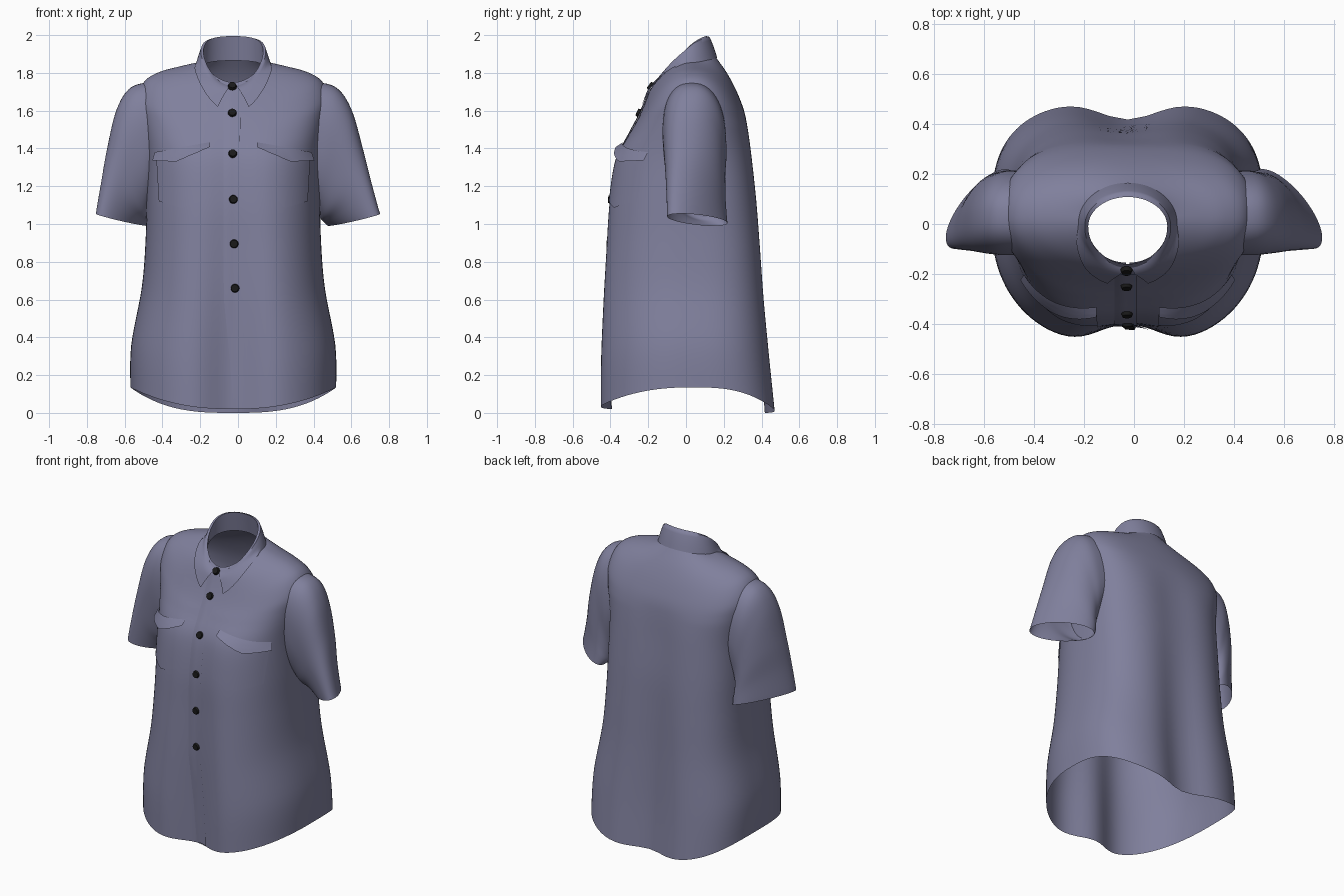
import bpy, bmesh, math
from mathutils import Vector
from mathutils.bvhtree import BVHTree

if "Cube" in bpy.data.objects:
    bpy.data.objects.remove(bpy.data.objects["Cube"])


def material(name, rgb):
    m = bpy.data.materials.new(name)
    m.diffuse_color = (*rgb, 1)
    m.use_nodes = True
    m.node_tree.nodes["Principled BSDF"].inputs["Base Color"].default_value = m.diffuse_color
    return m


CLOTH = material("lavender grey cloth", (0.215, 0.215, 0.335))
BLACK = material("black button", (0.01, 0.01, 0.01))


def finish(name, bm, mat, angle=50):
    me = bpy.data.meshes.new(name)
    bm.to_mesh(me)
    ob = bpy.data.objects.new(name, me)
    bpy.context.collection.objects.link(ob)
    me.materials.append(mat)
    bpy.ops.object.select_all(action='DESELECT')
    ob.select_set(True)
    bpy.context.view_layer.objects.active = ob
    bpy.ops.object.shade_smooth_by_angle(angle=math.radians(angle))
    return ob


def smooth_rows(rows, sub):
    """Catmull-Rom interpolation of parameter rows"""
    out = []
    for i in range(len(rows) - 1):
        p = [rows[max(i - 1, 0)], rows[i], rows[i + 1], rows[min(i + 2, len(rows) - 1)]]
        for k in range(sub):
            t = k / sub
            out.append([0.5 * (2 * b + (c - a) * t + (2 * a - 5 * b + 4 * c - d) * t * t
                               + (3 * b - a - 3 * c + d) * t ** 3) for a, b, c, d in zip(*p)])
    return out + [rows[-1]]


def loft(rings, closed=True):
    bm = bmesh.new()
    vs = [[bm.verts.new(p) for p in r] for r in rings]
    n = len(rings[0])
    for a, b in zip(vs, vs[1:]):
        for j in range(n if closed else n - 1):
            k = (j + 1) % n
            bm.faces.new((a[j], a[k], b[k], b[j]))
    bmesh.ops.recalc_face_normals(bm, faces=bm.faces)
    return bm


def spow(v, e):
    return math.copysign(abs(v) ** e, v)


# Body: half width, side z, front y, front z, back y, back z, centre dip
levels = [
    (.545, .135, -.492, .02, .492, .0, .19),
    (.54, .36, -.49, .28, .462, .28, .18),
    (.485, .66, -.478, .60, .432, .60, .15),
    (.465, .90, -.458, .88, .41, .88, .12),
    (.46, 1.12, -.435, 1.12, .388, 1.12, .09),
    (.46, 1.36, -.395, 1.34, .36, 1.36, .08),
    (.485, 1.54, -.315, 1.47, .335, 1.50, .04),
    (.505, 1.66, -.267, 1.54, .315, 1.58, .01),
    (.47, 1.755, -.235, 1.60, .29, 1.65, .0),
    (.39, 1.805, -.21, 1.66, .255, 1.73, .0),
    (.28, 1.835, -.19, 1.71, .21, 1.81, .0),
    (.17, 1.86, -.16, 1.75, .145, 1.90, .0),
]
CX, CY, N = -.025, .03, 112


def body_ring(r):
    a, zs, yf, zf, yb, zb, dip = r
    pts = []
    for j in range(N):
        t = 2 * math.pi * j / N
        c, s = math.cos(t), math.sin(t)
        front = s < 0
        blend = min(1, max(0, (1.85 - zs) / .3))       # rounder towards the neck
        e = 2 / (2 + (.35 if front else .9) * blend)
        x = a * spow(c, e)
        h = (yf - CY) if front else (yb - CY)
        d = dip if front else dip * .85
        y = CY + h * abs(s) ** e * (1 - d * math.exp(-(x / .16) ** 2))
        z = zs + ((zf if front else zb) - zs) * s * s
        pts.append((CX + x, y, z))
    return pts


bm = loft([body_ring(r) for r in smooth_rows(levels, 6)])
tree = BVHTree.FromBMesh(bm)
# open the armholes
holes = []
for f in bm.faces:
    c = f.calc_center_median()
    if abs(c.x) > .35 and ((c.y - .06) / .12) ** 2 + ((c.z - 1.42) / .22) ** 2 < 1:
        holes.append(f)
bmesh.ops.delete(bm, geom=holes, context='FACES')
finish("shirt_body", bm, CLOTH, 80)


# Sleeves: outer x, y, z then inner x, y, z, half depth, roundness, tilt
sleeve_rows = [
    (.41, .03, 1.755, .415, .06, 1.20, .165, .85, .0),
    (.54, .03, 1.725, .43, .06, 1.13, .168, .85, .0),
    (.62, .02, 1.61, .445, .07, 1.07, .16, .88, -.05),
    (.675, .01, 1.40, .455, .09, 1.03, .152, .9, -.12),
    (.712, -.01, 1.22, .465, .12, 1.01, .143, .95, -.2),
    (.748, -.025, 1.055, .48, .145, .99, .135, 1, -.25),
]
for side, label in ((1, "right"), (-1, "left")):
    rings = []
    rows = smooth_rows(sleeve_rows, 6)
    for i, r in enumerate(rows):
        o, n, d = Vector(r[:3]), Vector(r[3:6]), r[6]
        mid, half = (o + n) / 2, (o - n) / 2
        shift = -.025 * (1 - (i / (len(rows) - 1)) ** 2)
        ring = []
        for j in range(56):
            t = 2 * math.pi * j / 56
            p = (mid + half * spow(math.cos(t), r[7])
                 + Vector((d * r[8], d, 0)) * spow(math.sin(t), r[7]))
            ring.append((side * p.x + shift, p.y, p.z))
        rings.append(ring)
    finish(label + "_sleeve", loft(rings), CLOTH, 80)


# Things laid on the body front
def on_front(x, z, lift):
    loc, nor, _, _ = tree.ray_cast(Vector((x, -2, z)), Vector((0, 1, 0)))
    if loc is None:
        return Vector((x, -.42 - lift, z))
    if nor.y > 0:
        nor = -nor
    return loc + nor * lift


# Collar: inner stand, rolled top edge, falling leaf with points at the front
def collar_row(w, front, back, span, zfun):
    row = []
    for k in range(65):
        p = (k / 32 - 1) * span * math.pi
        c = math.cos(p)
        row.append(Vector((CX + w * math.sin(p), -.01 + (back if c > 0 else front) * c, zfun(c))))
    return row


stand = collar_row(.165, .145, .14, .99, lambda c: 1.825 + .06 * c - .02 * c * c)
top_in = collar_row(.158, .15, .118, .985, lambda c: 1.915 + .13 * c - .05 * c * c)
top_out = collar_row(.172, .17, .135, .97, lambda c: 1.915 + .13 * c - .055 * c * c)
leaf = collar_row(.205, .235, .175, .87,
                  lambda c: 1.825 + (.055 * c if c > 0 else -.235 * abs(c) ** 1.6))
fall = []
for u in (.2, .4, .6, .8, 1):
    row = []
    for a, b in zip(top_out, leaf):
        p = a.lerp(b, u) + Vector((0, 0, .03 * u * (1 - u)))
        hit = tree.ray_cast(Vector((p.x, -2, p.z)), Vector((0, 1, 0)))[0]
        if hit and p.y < .02 and hit.y < .1:      # rest on the chest
            p.y = min(p.y, hit.y - .014)
        row.append(p)
    fall.append(row)
finish("collar", loft([stand, top_in, top_out] + fall, False), CLOTH, 60)


def along(line, t):
    f = t * (len(line) - 1)
    i = min(int(f), len(line) - 2)
    u = f - i
    return [a + (b - a) * u for a, b in zip(line[i], line[i + 1])]


def patch(name, top, bottom, lift, cols=16, rows=10):
    grid = []
    for r in range(rows + 1):
        v = r / rows
        line = []
        for c in range(cols + 1):
            (xa, za), (xb, zb) = along(top, c / cols), along(bottom, c / cols)
            line.append(on_front(xa + (xb - xa) * v, za + (zb - za) * v, lift(v)))
        grid.append(line)
    finish(name, loft(grid, False), CLOTH, 60)


for side, label in ((-1, "left"), (1, "right")):
    def m(pts):
        return [(CX + side * x, z) for x, z in pts]
    patch(label + "_pocket", m([(.125, 1.42), (.27, 1.40), (.405, 1.38)]),
          m([(.12, 1.14), (.27, 1.085), (.39, 1.12)]), lambda v: .005)
    patch(label + "_pocket_flap", m([(.125, 1.43), (.27, 1.405), (.41, 1.38)]),
          m([(.125, 1.395), (.29, 1.325), (.405, 1.335)]), lambda v: .006 + .022 * v)

# Front placket, drifting sideways toward the hem
edge = [(.012, 1.70), (.012, 1.30), (.012, 1.0), (.015, .6), (.045, .3), (.065, .03)]
patch("placket", [(x - .09, z) for x, z in edge], edge,
      lambda v: .001 + .006 * min(1, v * 3), cols=60, rows=6)

# Buttons: low domed discs facing along the cloth
for n, (x, z) in enumerate([(-.03, 1.725), (-.03, 1.585), (-.028, 1.37),
                            (-.025, 1.13), (-.02, .895), (-.015, .66)]):
    p = on_front(x, z, .012)
    nor = (p - on_front(x, z, 0)).normalized()
    bm = bmesh.new()
    bmesh.ops.create_cone(bm, cap_ends=True, segments=20, radius1=.024, radius2=.019, depth=.016)
    bm.transform(nor.to_track_quat('Z', 'Y').to_matrix().to_4x4())
    bmesh.ops.translate(bm, verts=bm.verts, vec=p)
    finish("button_%d" % (n + 1), bm, BLACK, 30)
